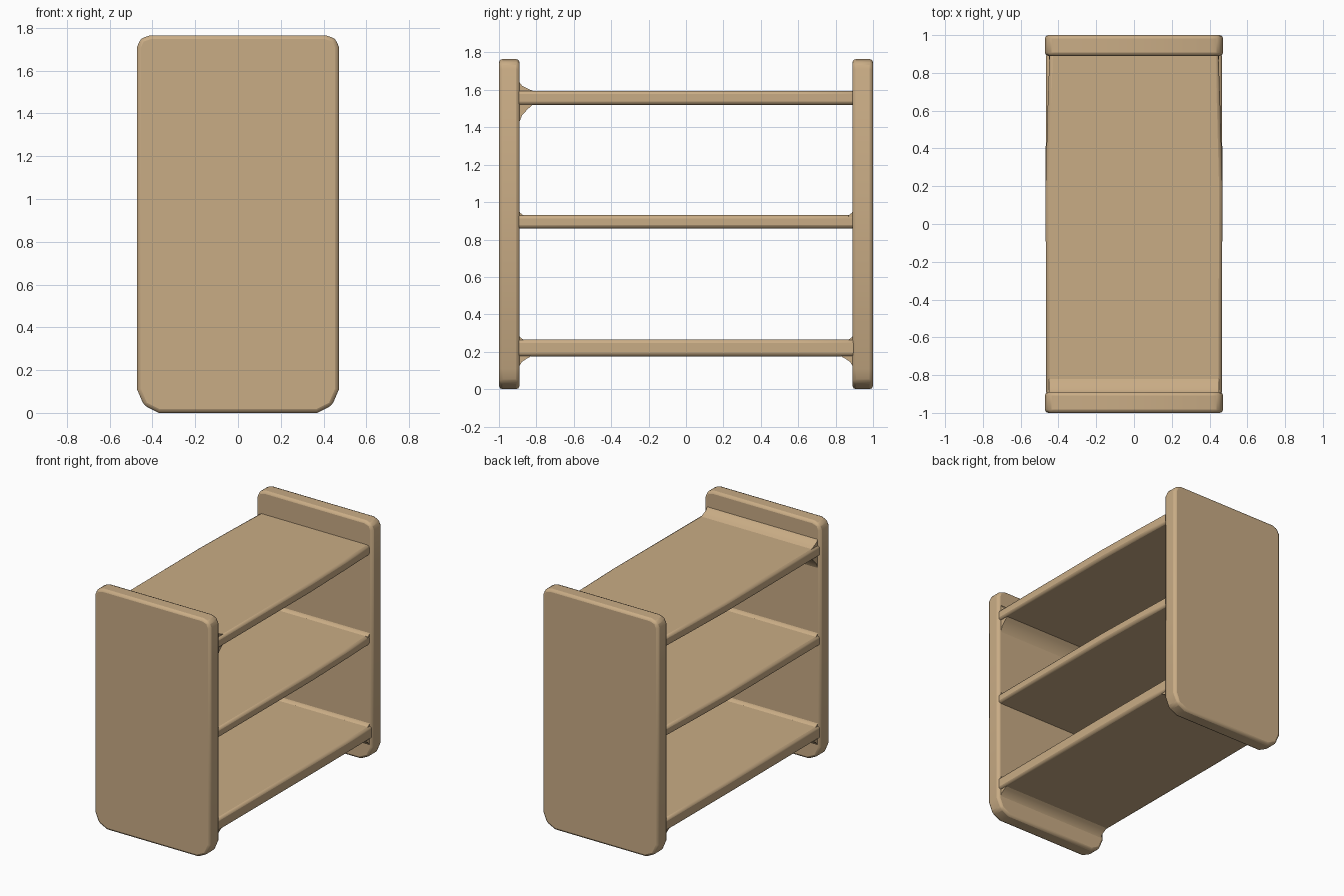
import bpy
import bmesh
from math import radians
from mathutils import Vector

cube = bpy.data.objects.get("Cube")
if cube:
    bpy.data.objects.remove(cube, do_unlink=True)

wood = bpy.data.materials.new("light wood")
wood.use_nodes = True
colour = (0.584, 0.413, 0.235, 1)
wood.diffuse_color = colour
wood.node_tree.nodes["Principled BSDF"].inputs["Base Color"].default_value = colour


def prism(name, points, sweep, bevel=0.0, segments=2):
    """Extrude a closed outline along a vector, then round its edges."""
    bm = bmesh.new()
    face = bm.faces.new([bm.verts.new(p) for p in points])
    top = bmesh.ops.extrude_face_region(bm, geom=[face])
    moved = [v for v in top["geom"] if isinstance(v, bmesh.types.BMVert)]
    bmesh.ops.translate(bm, verts=moved, vec=Vector(sweep))
    bmesh.ops.recalc_face_normals(bm, faces=bm.faces)
    mesh = bpy.data.meshes.new(name)
    bm.to_mesh(mesh)
    bm.free()
    mesh.materials.append(wood)
    obj = bpy.data.objects.new(name, mesh)
    bpy.context.collection.objects.link(obj)
    if bevel:
        mod = obj.modifiers.new("rounded edges", "BEVEL")
        mod.width = bevel
        mod.segments = segments
        mod.limit_method = "ANGLE"
        mod.angle_limit = radians(40)
    bpy.ops.object.select_all(action="DESELECT")
    obj.select_set(True)
    bpy.context.view_layer.objects.active = obj
    bpy.ops.object.shade_smooth_by_angle(angle=radians(30))
    return obj


# End panels with rounded corners, larger at the foot
half = [(0.37, 0.0), (0.44, 0.035), (0.472, 0.11),
        (0.472, 1.71), (0.455, 1.75), (0.41, 1.765)]
outline = half + [(-x, z) for x, z in reversed(half)]
for name, y in (("front_panel", -1.0), ("back_panel", 0.89)):
    prism(name, [(x, y, z) for x, z in outline], (0, 0.11, 0), 0.018)

# Shelves, the upper two narrowing towards the back
for name, low, high, back in (("bottom_shelf", 0.175, 0.265, 0.465),
                              ("middle_shelf", 0.86, 0.93, 0.447),
                              ("top_shelf", 1.52, 1.595, 0.447)):
    side = [(0.465, -0.91), (0.468, 0.2), ((back + 0.468) / 2, 0.6), (back, 0.91)]
    plan = side + [(-x, y) for x, y in reversed(side)]
    prism(name, [(x, y, low) for x, y in plan], (0, 0, high - low), 0.018)


def fillet(name, end, z, reach, rise, width=0.45):
    """Concave corner strip between a panel and a shelf."""
    sink = 0.01 if rise > 0 else -0.01
    shape = [(0.9, z - sink), (0.89 - reach, z - sink), (0.89 - reach, z),
             (0.89 - reach * 0.7, z + rise * 0.2), (0.89 - reach * 0.2, z + rise * 0.6),
             (0.89, z + rise), (0.9, z + rise)]
    prism(name, [(-width, end * y, zz) for y, zz in shape], (2 * width, 0, 0))


# Corner strips at the joints
for label, end in (("front", -1), ("back", 1)):
    fillet(label + "_lower_fillet", end, 0.175, 0.06, -0.05)
    for shelf, z in (("bottom", 0.265), ("middle", 0.93)):
        fillet(f"{label}_{shelf}_fillet", end, z, 0.02, 0.02)
fillet("front_top_fillet", -1, 1.595, 0.07, 0.045)
fillet("front_under_fillet", -1, 1.52, 0.07, -0.09)
